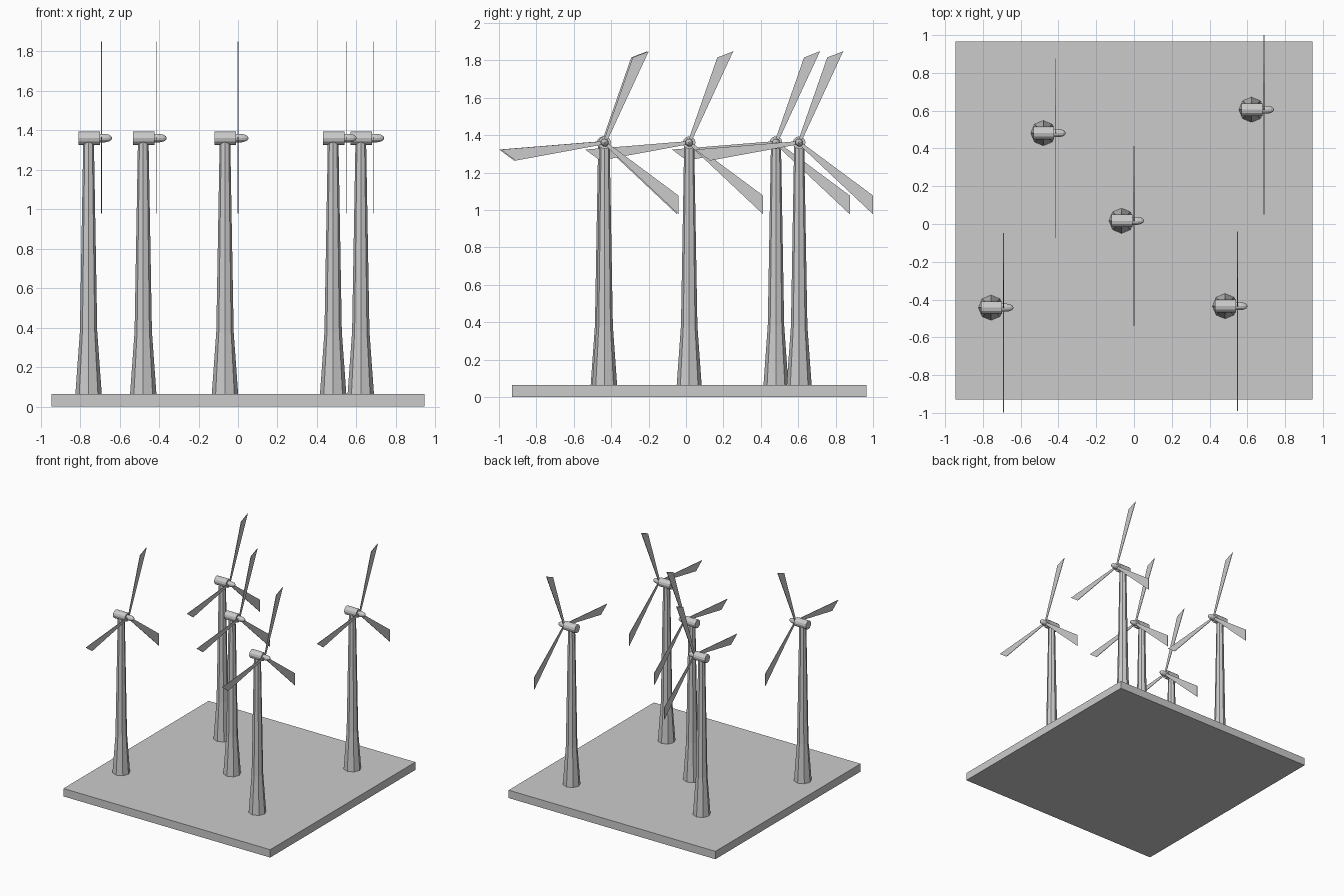
import bpy, bmesh
from math import cos, sin, pi
from mathutils import Vector

if "Cube" in bpy.data.objects:
    bpy.data.objects.remove(bpy.data.objects["Cube"])

HUB_Z = 1.36
TURBINES = [(-0.757, -0.443), (-0.48, 0.481), (-0.066, 0.017), (0.482, -0.435), (0.622, 0.605)]


def finish(name, bm, loc):
    bmesh.ops.recalc_face_normals(bm, faces=bm.faces)
    mesh = bpy.data.meshes.new(name)
    bm.to_mesh(mesh)
    bm.free()
    obj = bpy.data.objects.new(name, mesh)
    obj.location = loc
    bpy.context.collection.objects.link(obj)
    return obj


def lathe(name, profile, sides, axis, loc):
    """Capped surface of revolution; profile = (distance along axis, radius)."""
    bm = bmesh.new()
    rings = []
    for d, r in profile:
        ring = []
        for i in range(sides):
            a = 2 * pi * i / sides
            u, v = r * cos(a), r * sin(a)
            ring.append(bm.verts.new((u, v, d) if axis == 'Z' else (d, u, v)))
        rings.append(ring)
    for lo, hi in zip(rings, rings[1:]):
        for i in range(sides):
            j = (i + 1) % sides
            bm.faces.new((lo[i], lo[j], hi[j], hi[i]))
    bm.faces.new(rings[0])
    bm.faces.new(rings[-1])
    return finish(name, bm, loc)


def blade(name, tip_a, tip_b, loc, thick=0.004):
    """Thin blade in the YZ plane, narrow at the hub, slanted at the tip."""
    a, b = Vector(tip_a), Vector(tip_b)
    along = (a + b).normalized()
    side = Vector((-along.y, along.x)) * 0.009
    if side.dot(a - b) < 0:
        side = -side
    root = along * 0.015
    outline = [root + side, a, b, root - side]
    bm = bmesh.new()
    face = bm.faces.new([bm.verts.new((-thick / 2, p.x, p.y)) for p in outline])
    ext = bmesh.ops.extrude_face_region(bm, geom=[face])
    verts = [g for g in ext['geom'] if isinstance(g, bmesh.types.BMVert)]
    bmesh.ops.translate(bm, verts=verts, vec=(thick, 0, 0))
    return finish(name, bm, loc)


# square ground slab
bm = bmesh.new()
bmesh.ops.create_cube(bm, size=1)
bmesh.ops.scale(bm, vec=(1.89, 1.895, 0.065), verts=bm.verts)
finish("base_slab", bm, (0, 0.018, 0.0325))

# blade tips (leading corner, trailing corner) relative to the hub
TIPS = [((0.236, 0.489), (0.150, 0.455)),
        ((0.395, -0.383), (0.395, -0.283)),
        ((-0.556, -0.037), (-0.476, -0.096))]

for n, (x, y) in enumerate(TURBINES, 1):
    # tapered tower with flared foot
    lathe(f"tower_{n}", [(0.06, 0.067), (0.38, 0.044), (1.345, 0.027)], 8, 'Z', (x, y, 0))
    # generator housing
    lathe(f"nacelle_{n}", [(-0.052, 0.034), (0.057, 0.034)], 12, 'X', (x, y, HUB_Z))
    # rounded nose
    lathe(f"spinner_{n}", [(0.055, 0.021), (0.085, 0.021), (0.103, 0.017),
                           (0.113, 0.011), (0.118, 0.004)], 12, 'X', (x, y, HUB_Z))
    # three blades
    for k, (a, b) in enumerate(TIPS, 1):
        blade(f"blade_{n}_{k}", a, b, (x + 0.066, y, HUB_Z))
